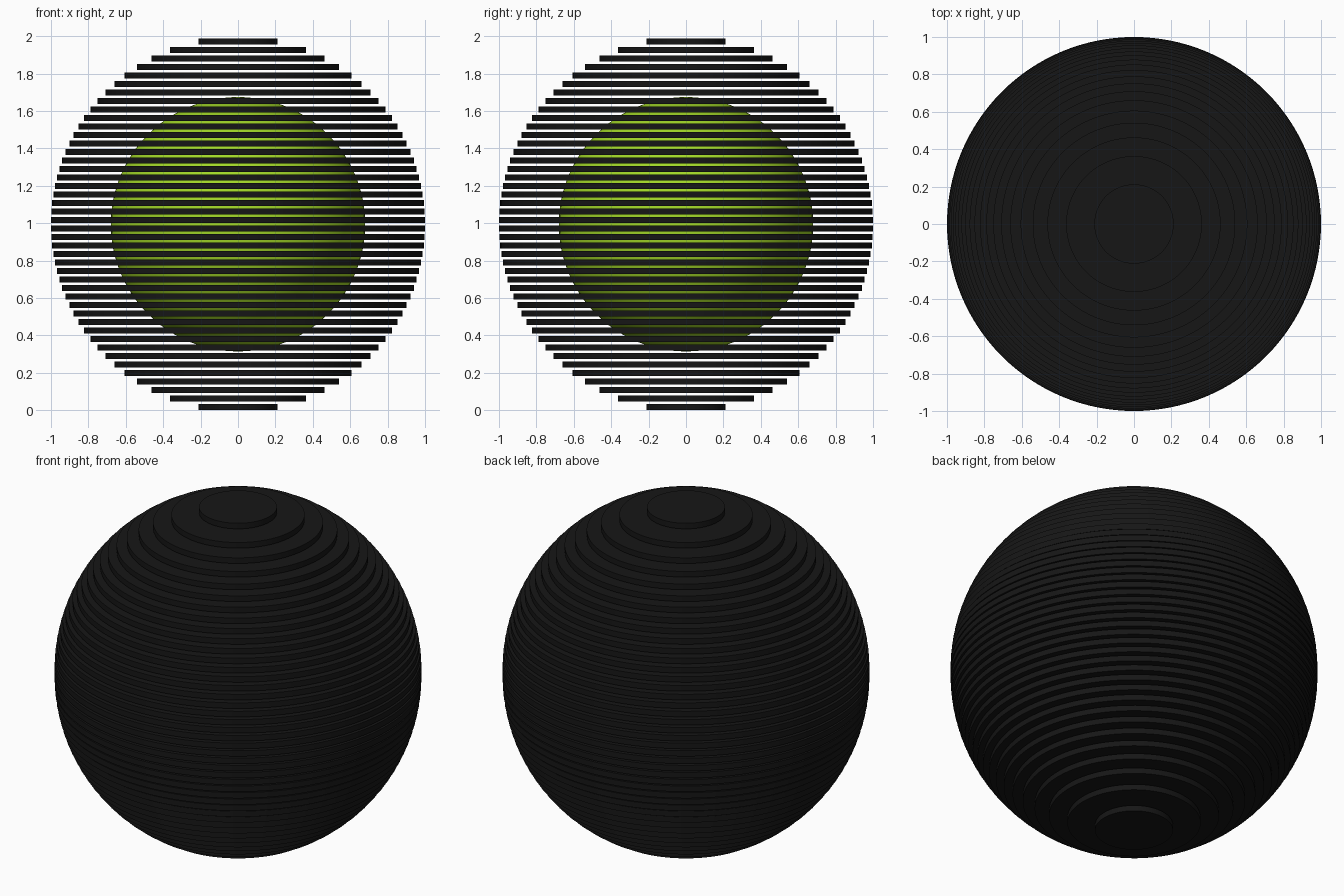
import bpy
import math

if "Cube" in bpy.data.objects:
    bpy.data.objects.remove(bpy.data.objects["Cube"])

COUNT = 44
THICK = 0.034
PITCH = 2.0 / COUNT
CENTRE_Z = 1.0 - PITCH / 2 + THICK / 2   # lowest disc rests on z = 0


def make_material(name, colour):
    mat = bpy.data.materials.new(name)
    mat.diffuse_color = colour
    mat.use_nodes = True
    mat.node_tree.nodes["Principled BSDF"].inputs["Base Color"].default_value = mat.diffuse_color
    return mat


black = make_material("black", (0.008, 0.008, 0.008, 1))
green = make_material("green", (0.36, 0.68, 0.02, 1))

# Stack of thin discs whose radii follow a unit sphere
for i in range(COUNT):
    h = -1 + (i + 0.5) * PITCH
    bpy.ops.mesh.primitive_cylinder_add(
        vertices=128, radius=math.sqrt(1 - h * h), depth=THICK,
        location=(0, 0, CENTRE_Z + h))
    disc = bpy.context.object
    disc.name = f"disc_{i + 1:02d}"
    disc.data.materials.append(black)
    bpy.ops.object.shade_smooth_by_angle(angle=math.radians(30))

# Green core sphere seen through the gaps
bpy.ops.mesh.primitive_uv_sphere_add(
    segments=96, ring_count=48, radius=0.68, location=(0, 0, CENTRE_Z))
core = bpy.context.object
core.name = "core_sphere"
core.data.materials.append(green)
bpy.ops.object.shade_smooth()
